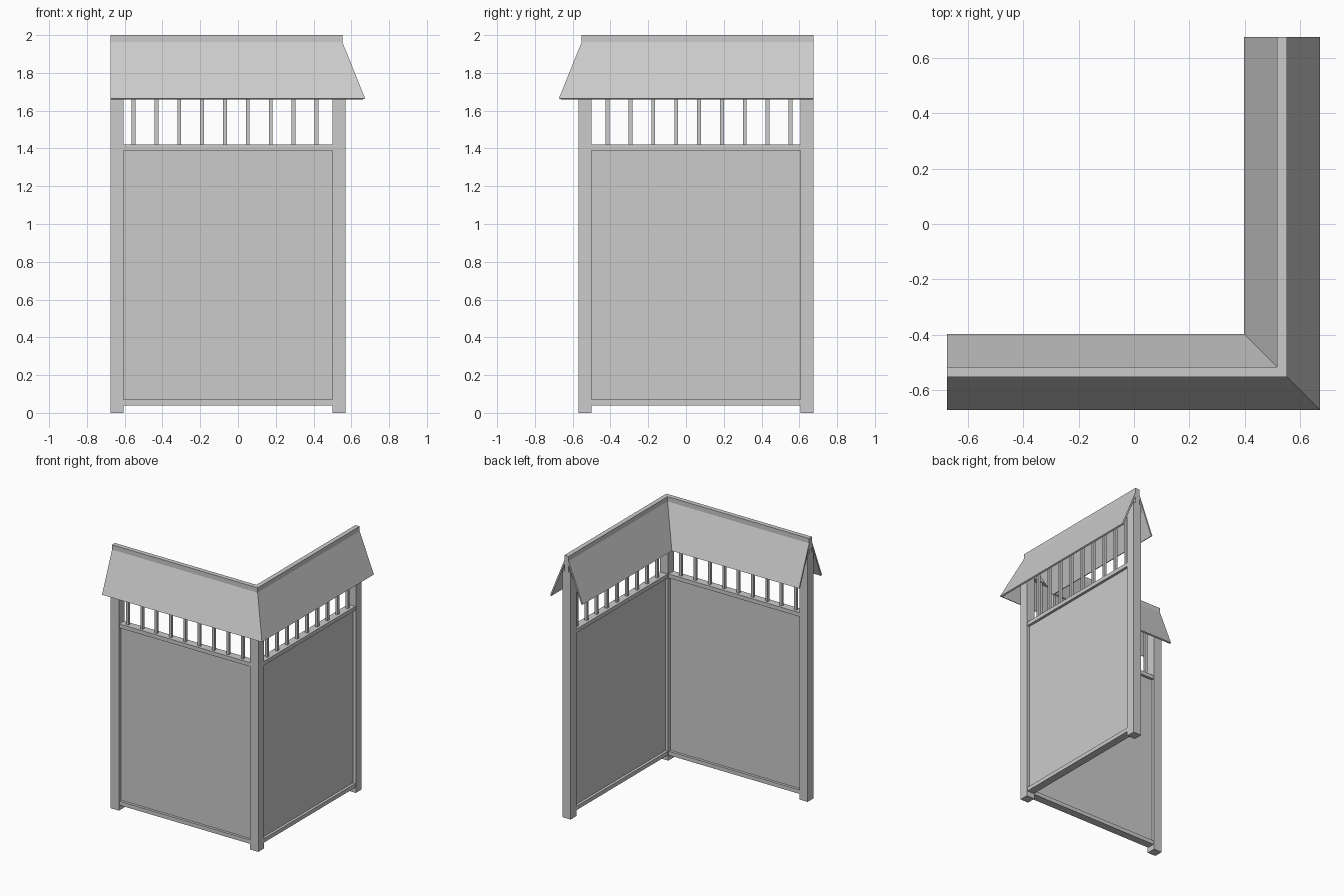
import bpy, bmesh

if "Cube" in bpy.data.objects:
    bpy.data.objects.remove(bpy.data.objects["Cube"])

C = 0.535      # distance of each wing's centre line from the middle
END = 0.675    # free end of each wing
P = 0.035      # half width of a post
X0, X1 = -END + 2 * P, C - P   # clear span between the posts


def make(name, verts, faces):
    bm = bmesh.new()
    vs = [bm.verts.new(v) for v in verts]
    for f in faces:
        bm.faces.new([vs[i] for i in f])
    bmesh.ops.recalc_face_normals(bm, faces=bm.faces)
    me = bpy.data.meshes.new(name)
    bm.to_mesh(me)
    bm.free()
    ob = bpy.data.objects.new(name, me)
    bpy.context.collection.objects.link(ob)
    return ob


def box(name, x0, x1, y0, y1, z0, z1):
    v = [(x, y, z) for x in (x0, x1) for y in (y0, y1) for z in (z0, z1)]
    return make(name, v, [(0, 1, 3, 2), (4, 6, 7, 5), (0, 4, 5, 1),
                          (2, 3, 7, 6), (0, 2, 6, 4), (1, 5, 7, 3)])


def both_wings(name, x0, x1, half_depth, z0, z1):
    # one box on the front wing and its mirror on the right wing
    box("front_" + name, x0, x1, -C - half_depth, -C + half_depth, z0, z1)
    box("right_" + name, C - half_depth, C + half_depth, -x1, -x0, z0, z1)


def sweep(name, profile):
    # closed (outward offset, z) profile swept along the L with a mitred corner
    n = len(profile)
    verts = [(-END, -C - o, z) for o, z in profile]
    verts += [(C + o, -C - o, z) for o, z in profile]
    verts += [(C + o, END, z) for o, z in profile]
    faces = [tuple(range(n)), tuple(range(2 * n, 3 * n))]
    for k in (0, n):
        for i in range(n):
            j = (i + 1) % n
            faces.append((k + i, k + j, k + n + j, k + n + i))
    return make(name, verts, faces)


# Posts
both_wings("end_post", -END, X0, P, 0, 1.88)
box("corner_post", C - P, C + P, -C - P, -C + P, 0, 1.88)

# Panels and rails
both_wings("panel", X0, X1, 0.01, 0.05, 1.41)
both_wings("bottom_rail", X0, X1, 0.03, 0.04, 0.07)
both_wings("top_rail", X0, X1, 0.03, 1.39, 1.42)

# Balusters
for i in range(9):
    x = -0.553 + 0.121 * i
    both_wings(f"baluster_{i + 1}", x - 0.01, x + 0.01, 0.01, 1.42, 1.81)

# Ridge board and the two roof slopes
sweep("ridge_board", [(-0.0175, 1.81), (0.0175, 1.81), (0.0175, 2.0), (-0.0175, 2.0)])
slope = [(0.0175, 1.963), (0.138, 1.665), (0.127, 1.66), (0.0175, 1.932)]
sweep("outer_roof_slope", slope)
sweep("inner_roof_slope", [(-o, z) for o, z in slope])
